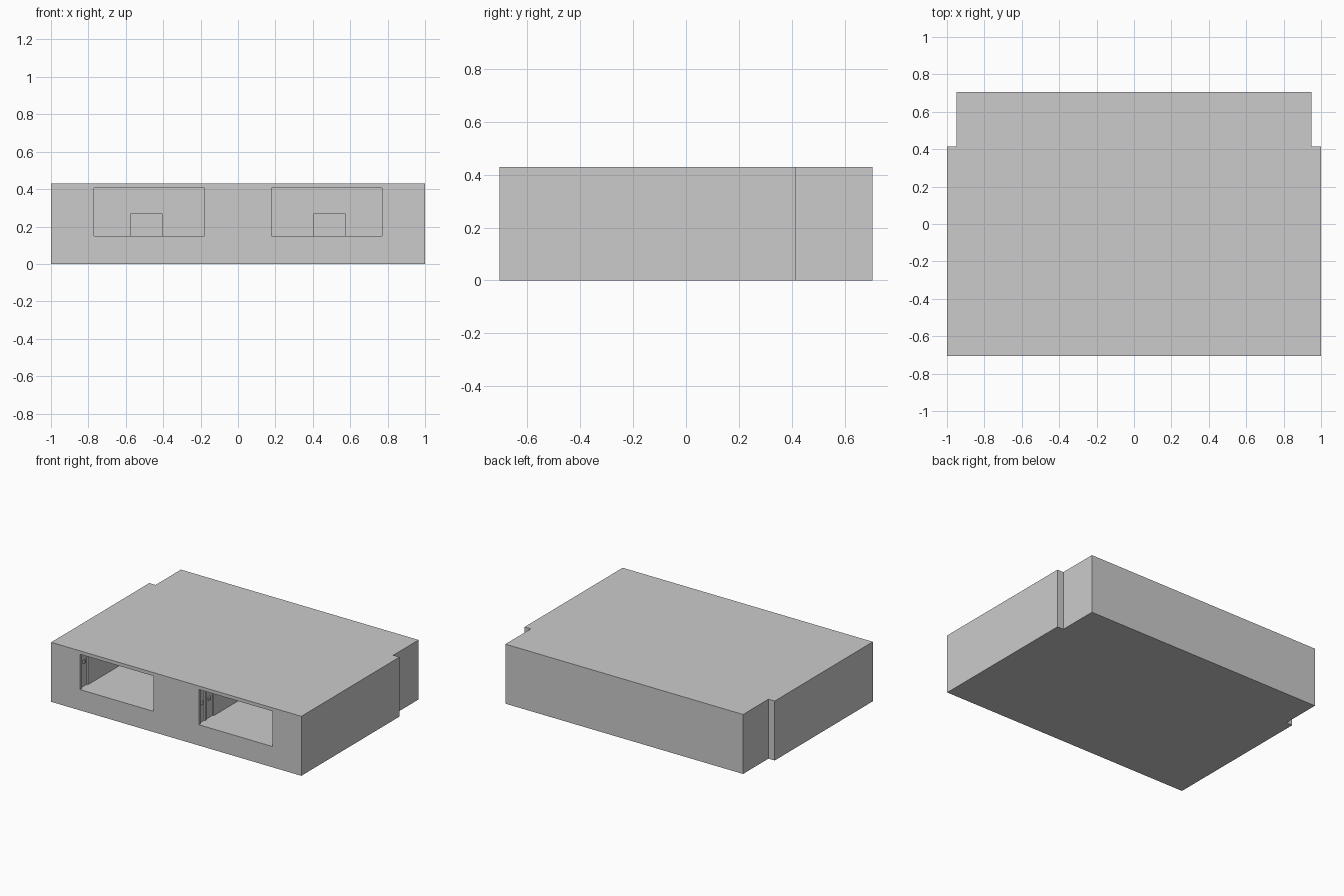
import bpy, bmesh

if "Cube" in bpy.data.objects:
    bpy.data.objects.remove(bpy.data.objects["Cube"])

FRONT, BACK, NOTCH, H = -0.705, 0.705, 0.415, 0.43


def box(name, x, y, z):
    """Axis-aligned box from (min, max) ranges."""
    bm = bmesh.new()
    bmesh.ops.create_cube(bm, size=1)
    for v in bm.verts:
        v.co = [r[0] if c < 0 else r[1] for c, r in zip(v.co, (x, y, z))]
    me = bpy.data.meshes.new(name)
    bm.to_mesh(me)
    bm.free()
    ob = bpy.data.objects.new(name, me)
    bpy.context.collection.objects.link(ob)
    return ob


def cut(target, x, y, z):
    """Subtract a box from the target and discard the cutter."""
    c = box("cutter", x, y, z)
    c.hide_render = True
    m = target.modifiers.new("cut", "BOOLEAN")
    m.operation, m.solver, m.object = "DIFFERENCE", "EXACT", c
    bpy.context.view_layer.objects.active = target
    bpy.ops.object.modifier_apply(modifier=m.name)
    bpy.data.objects.remove(c)


def span(s, a, b):
    """Range mirrored to side s."""
    return tuple(sorted((s * a, s * b)))


# body: stepped plan extruded upwards
half = [(1, FRONT), (1, NOTCH), (0.95, NOTCH), (0.95, BACK)]
plan = half + [(-x, y) for x, y in reversed(half)]
bm = bmesh.new()
base = bm.faces.new([bm.verts.new((x, y, 0)) for x, y in plan])
top = bmesh.ops.extrude_face_region(bm, geom=[base], use_keep_orig=True)
bmesh.ops.translate(bm, vec=(0, 0, H),
                    verts=[g for g in top["geom"] if isinstance(g, bmesh.types.BMVert)])
bmesh.ops.recalc_face_normals(bm, faces=bm.faces)
me = bpy.data.meshes.new("body")
bm.to_mesh(me)
bm.free()
body = bpy.data.objects.new("body", me)
bpy.context.collection.objects.link(body)

BAY_Z, REAR = (0.15, 0.405), 0.1
for s, side in ((-1, "left"), (1, "right")):
    # deep front bay
    cut(body, span(s, 0.18, 0.77), (FRONT - 0.1, REAR), BAY_Z)
    # shallow slots in the bay side walls: one outside, two inside
    slots = [(0.76, 0.78, 0.025, 0.09, 0.33),
             (0.17, 0.19, 0.02, 0.075, 0.29),
             (0.17, 0.19, 0.09, 0.17, 0.29)]
    for i, (xa, xb, ya, yb, z) in enumerate(slots):
        cut(body, span(s, xa, xb), (FRONT + ya, FRONT + yb), BAY_Z)
        # small catch sitting inside each slot
        x0 = 0.77 if i == 0 else 0.17
        ym = FRONT + (ya + yb) / 2
        box(f"{side}_catch_{i + 1}", span(s, x0, x0 + 0.01),
            (ym - 0.012, ym + 0.012), (z - 0.012, z + 0.012))
    # low block on the bay floor at the rear
    box(f"{side}_rear_block", span(s, 0.405, 0.575), (REAR - 0.1, REAR), (0.15, 0.27))
